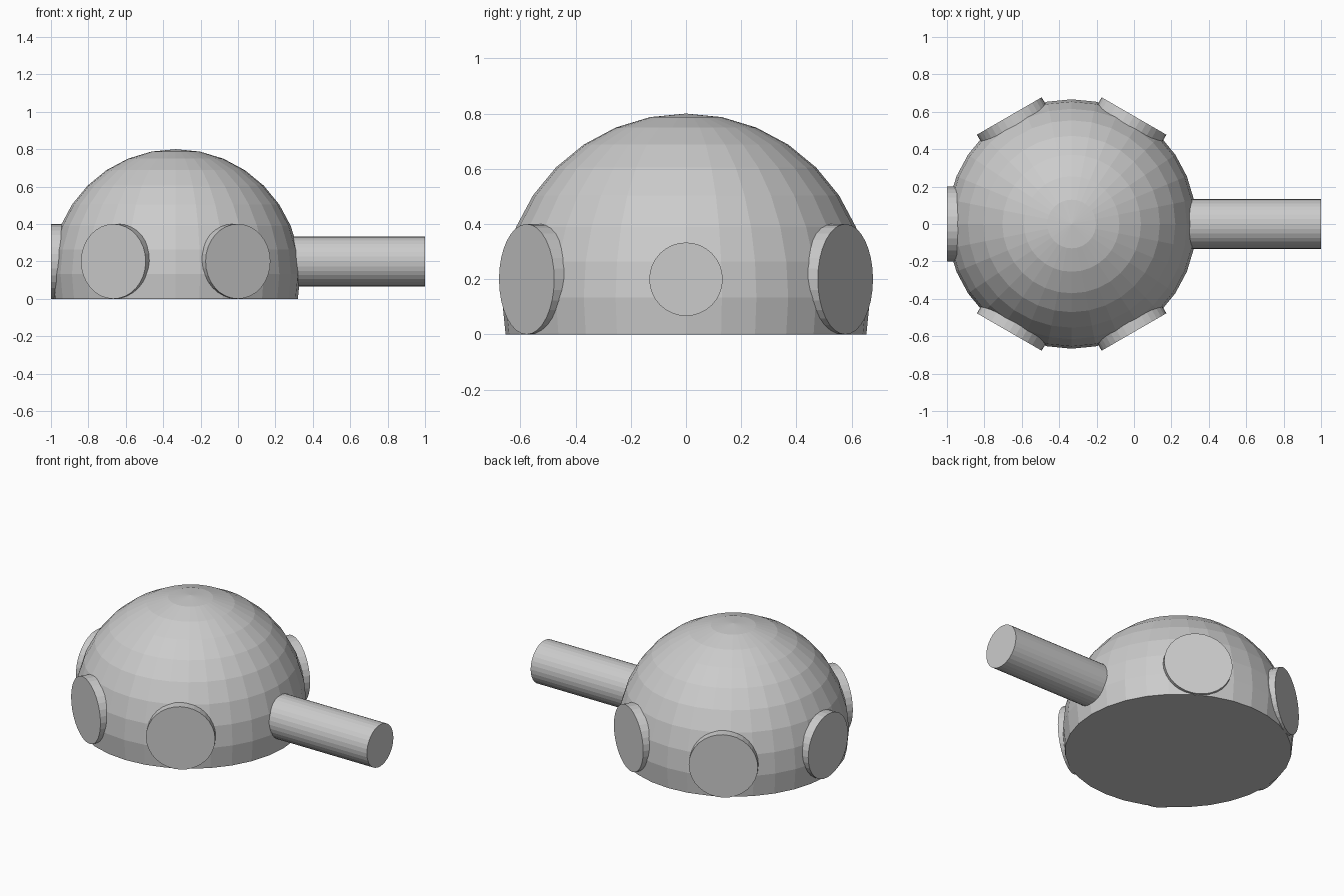
import bpy, bmesh
from math import cos, sin, pi, radians
from mathutils import Matrix, Vector

if "Cube" in bpy.data.objects:
    bpy.data.objects.remove(bpy.data.objects["Cube"])

R = 2 / 3                      # dome radius
CENTRE = Vector((-1 / 3, 0, 0))


def finish(name, bm):
    bmesh.ops.recalc_face_normals(bm, faces=bm.faces[:])
    mesh = bpy.data.meshes.new(name)
    bm.to_mesh(mesh)
    bm.free()
    obj = bpy.data.objects.new(name, mesh)
    bpy.context.collection.objects.link(obj)
    return obj


def radial_cylinder(name, angle, radius, inner, outer, z=0.2):
    """Cylinder pointing outwards from the dome's vertical axis."""
    bm = bmesh.new()
    bmesh.ops.create_cone(bm, cap_ends=True, segments=32, radius1=radius,
                          radius2=radius, depth=outer - inner)
    place = (Matrix.Translation(CENTRE + Vector((0, 0, z)))
             @ Matrix.Rotation(angle, 4, 'Z')
             @ Matrix.Translation(((inner + outer) / 2, 0, 0))
             @ Matrix.Rotation(pi / 2, 4, 'Y'))
    bmesh.ops.transform(bm, matrix=place, verts=bm.verts[:])
    return finish(name, bm)


# Dome: faceted sphere sliced flat at the ground
bm = bmesh.new()
bmesh.ops.create_uvsphere(bm, u_segments=32, v_segments=16, radius=R)
bmesh.ops.translate(bm, verts=bm.verts[:], vec=CENTRE + Vector((0, 0, 0.8 - R)))
bmesh.ops.bisect_plane(bm, geom=bm.verts[:] + bm.edges[:] + bm.faces[:],
                       plane_co=(0, 0, 0), plane_no=(0, 0, -1), clear_outer=True)
bmesh.ops.holes_fill(bm, edges=[e for e in bm.edges if e.is_boundary])
finish("dome", bm)

# Five round pads around the dome, 60 degrees apart
for i in range(1, 6):
    radial_cylinder(f"side_pad_{i}", radians(60 * i), 0.2, 0.54, R)

# Rod in the sixth position
radial_cylinder("barrel", 0, 0.133, 0.6, 4 / 3)
